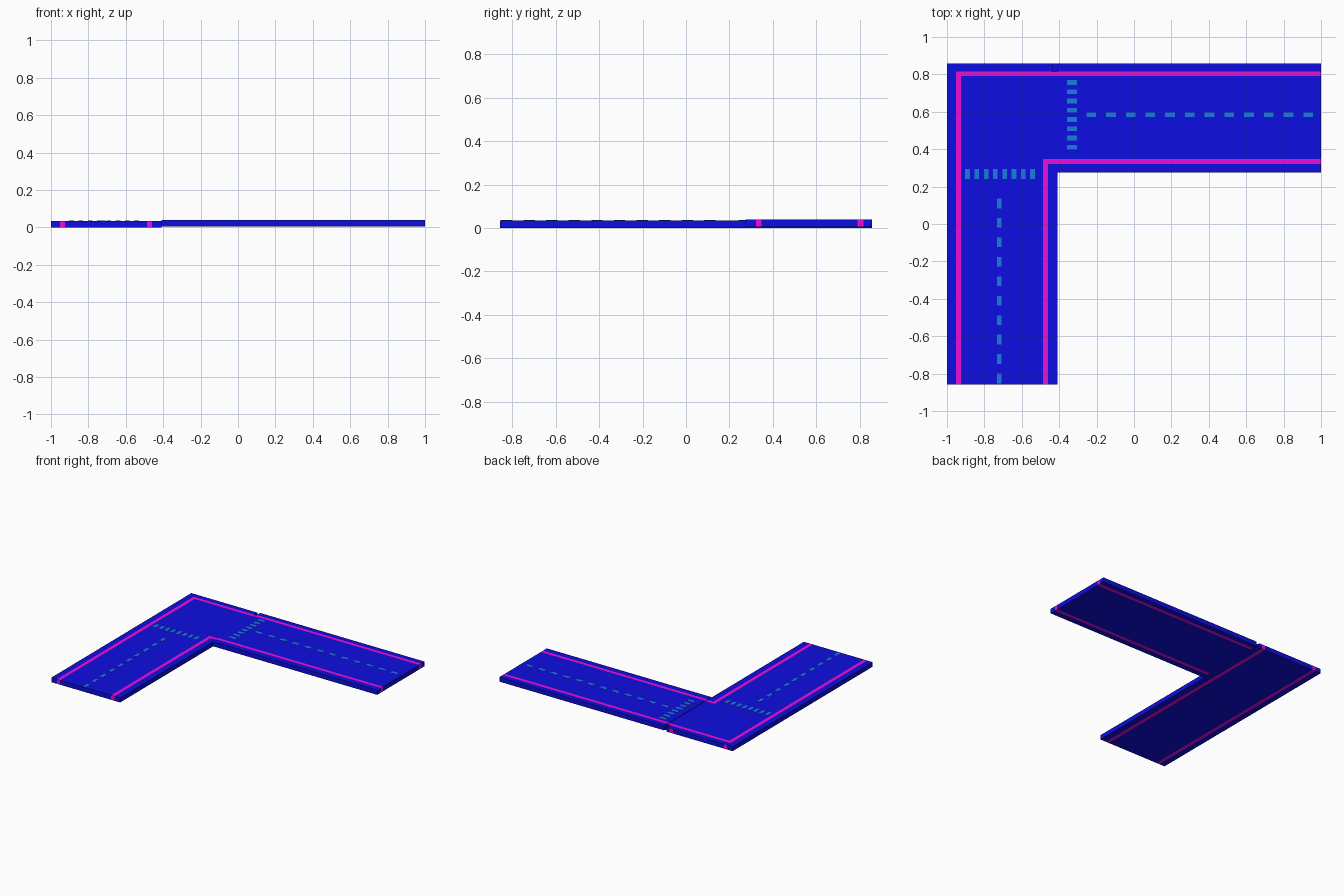
import bpy, bmesh
from mathutils import Vector

if "Cube" in bpy.data.objects:
    bpy.data.objects.remove(bpy.data.objects["Cube"])


def material(name, rgb):
    m = bpy.data.materials.new(name)
    m.diffuse_color = (*rgb, 1)
    m.use_nodes = True
    m.node_tree.nodes["Principled BSDF"].inputs["Base Color"].default_value = m.diffuse_color
    return m


BLUE = material("road_blue", (0.004, 0.004, 0.75))
PINK = material("line_magenta", (0.85, 0.004, 0.7))
CYAN = material("dash_blue", (0.01, 0.2, 0.75))


def slab(name, outline, z0, z1, cuts_x, cuts_y, is_pink):
    """Extrude an outline, slice it along the line edges and colour the faces."""
    bm = bmesh.new()
    base = bm.faces.new([bm.verts.new((x, y, z0)) for x, y in outline])
    ext = bmesh.ops.extrude_face_region(bm, geom=[base], use_keep_orig=True)
    bmesh.ops.translate(bm, vec=(0, 0, z1 - z0),
                        verts=[g for g in ext["geom"] if isinstance(g, bmesh.types.BMVert)])
    for axis, cuts in ((0, cuts_x), (1, cuts_y)):
        for c in cuts:
            co, no = Vector((0, 0, 0)), Vector((0, 0, 0))
            co[axis], no[axis] = c, 1
            bmesh.ops.bisect_plane(bm, geom=bm.verts[:] + bm.edges[:] + bm.faces[:],
                                   plane_co=co, plane_no=no, dist=1e-6)
    bmesh.ops.recalc_face_normals(bm, faces=bm.faces[:])
    for f in bm.faces:
        c = f.calc_center_median()
        f.material_index = int(is_pink(c.x, c.y, f.normal.z > 0.5))
    finish(name, bm, (BLUE, PINK))


def finish(name, bm, mats):
    me = bpy.data.meshes.new(name)
    bm.to_mesh(me)
    bm.free()
    for m in mats:
        me.materials.append(m)
    bpy.context.collection.objects.link(bpy.data.objects.new(name, me))


def boxes(name, centres, size, z0, z1, mat):
    bm = bmesh.new()
    for x, y in centres:
        vs = bmesh.ops.create_cube(bm, size=1)["verts"]
        bmesh.ops.scale(bm, vec=(size[0], size[1], z1 - z0), verts=vs)
        bmesh.ops.translate(bm, vec=(x, y, (z0 + z1) / 2), verts=vs)
    finish(name, bm, (mat,))


Y = 0.857             # half depth
EDGE = -0.41          # seam between the two road pieces
X_OUT, X_IN = (-0.952, -0.925), (-0.487, -0.46)
Y_OUT, Y_IN = (0.79, 0.816), (0.322, 0.348)
TOP_A, TOP_B = 0.035, 0.039


def within(v, r):
    return r[0] < v < r[1]


def corner_pink(x, y, top):
    if not top:
        return within(x, X_OUT) or within(x, X_IN)
    return ((within(x, X_OUT) and y < Y_OUT[1]) or (within(x, X_IN) and y < Y_IN[1])
            or (within(y, Y_OUT) and x > X_OUT[0]) or (within(y, Y_IN) and x > X_IN[0]))


# Corner road with a small notch at the back of the seam
slab("corner_road",
     [(-1, -Y), (EDGE, -Y), (EDGE, Y_OUT[1]), (-0.435, Y_OUT[1]), (-0.435, Y), (-1, Y)],
     0, TOP_A, X_OUT + X_IN, Y_IN + Y_OUT, corner_pink)
boxes("notch_web", [(-0.4225, 0.8365)], (0.025, 0.041), 0.01, 0.022, BLUE)

# Straight road, set slightly higher
slab("straight_road", [(EDGE, 0.275), (1, 0.275), (1, Y), (EDGE, Y)],
     0.004, TOP_B, (), Y_IN + Y_OUT,
     lambda x, y, top: within(y, Y_OUT) or within(y, Y_IN))

# Centre dashes and crossing stripes
boxes("corner_dashes", [(-0.72, 0.11 - 0.104 * i) for i in range(10)],
      (0.024, 0.052), TOP_A - 0.002, TOP_A + 0.001, CYAN)
boxes("straight_dashes", [(-0.229 + 0.1055 * i, 0.583) for i in range(12)],
      (0.052, 0.024), TOP_B - 0.002, TOP_B + 0.001, CYAN)
boxes("corner_crossing", [(-0.89 + 0.0496 * i, 0.267) for i in range(8)],
      (0.025, 0.052), TOP_A - 0.002, TOP_A + 0.001, CYAN)
boxes("straight_crossing", [(-0.332, 0.757 - 0.0496 * i) for i in range(8)],
      (0.052, 0.025), TOP_B - 0.002, TOP_B + 0.001, CYAN)
